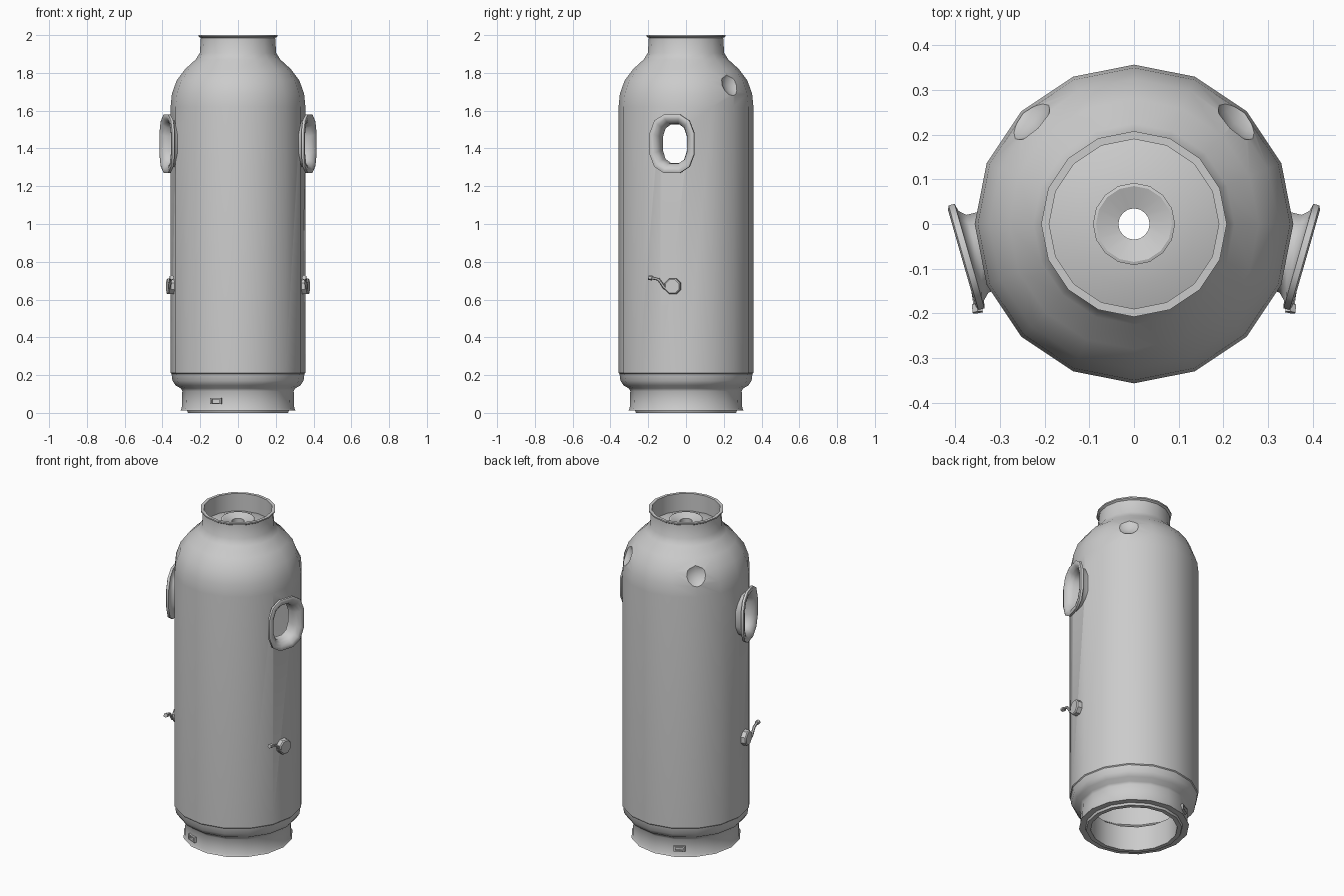
import bpy, bmesh, math
from mathutils import Vector

if "Cube" in bpy.data.objects:
    bpy.data.objects.remove(bpy.data.objects["Cube"])


def loft(name, rings, loop=False, caps=False):
    """Skin a list of equal-length point rings; loop joins last to first."""
    bm = bmesh.new()
    vs = [[bm.verts.new(p) for p in r] for r in rings]
    n = len(vs[0])
    for i in range(len(vs) if loop else len(vs) - 1):
        a, b = vs[i], vs[(i + 1) % len(vs)]
        for j in range(n):
            k = (j + 1) % n
            bm.faces.new((a[j], a[k], b[k], b[j]))
    if caps:
        bm.faces.new(vs[0][::-1])
        bm.faces.new(vs[-1])
    bmesh.ops.recalc_face_normals(bm, faces=bm.faces)
    me = bpy.data.meshes.new(name)
    bm.to_mesh(me)
    bm.free()
    ob = bpy.data.objects.new(name, me)
    bpy.context.collection.objects.link(ob)
    return ob


def circle(r, z, n=16):
    return [(r * math.cos(2 * math.pi * i / n), r * math.sin(2 * math.pi * i / n), z)
            for i in range(n)]


def finish(ob, angle=38):
    """Bake modifiers, then smooth shade with sharp edges kept."""
    dg = bpy.context.evaluated_depsgraph_get()
    ob.data = bpy.data.meshes.new_from_object(ob.evaluated_get(dg))
    ob.modifiers.clear()
    bpy.ops.object.select_all(action='DESELECT')
    ob.select_set(True)
    bpy.context.view_layer.objects.active = ob
    bpy.ops.object.shade_smooth_by_angle(angle=math.radians(angle))


def mirror(ob):
    ob.modifiers.new("mirror", 'MIRROR').use_mirror_merge = False
    return ob


# Tank shell: outside, collar, valve boss, then back down the inside
profile = [(.24, 0), (.265, 0), (.27, .013), (.305, .013), (.298, .025), (.295, .115),
           (.303, .13), (.33, .145), (.347, .17), (.352, .207), (.357, .212),
           (.357, 1.62), (.35, 1.69), (.325, 1.76), (.28, 1.82), (.225, 1.87),
           (.202, 1.905), (.197, 1.985), (.208, 1.992), (.208, 2), (.19, 2),
           (.19, 1.893), (.14, 1.91), (.092, 1.917), (.092, 1.935), (.085, 1.937), (.035, 1.92),
           (.035, 1.895), (.12, 1.88), (.20, 1.84), (.25, 1.80), (.29, 1.735),
           (.325, 1.62), (.325, .21), (.24, .15)]
tank = loft("tank_shell", [circle(r, z) for r, z in profile], loop=True)

# Tilted plane of the side ports
TILT = math.radians(-16)
N = Vector((math.cos(TILT), math.sin(TILT), 0))
U = Vector((-math.sin(TILT), math.cos(TILT), 0))
C = Vector((.38, -.075, 1.425))


def port_ring(inset, w, n=12):
    pts = []
    for i in range(n):
        t = 2 * math.pi * (i + .5) / n
        c, s = math.cos(t), math.sin(t)
        u = math.copysign(abs(c) ** .75, c) * (.125 - inset)
        v = math.copysign(abs(s) ** .75, s) * (.158 - inset)
        pts.append(C + U * u + N * w + Vector((0, 0, v)))
    return pts


# Cutters: port openings and two dents at the back of the dome
port_cutter = mirror(loft("port_cutter", [port_ring(.04, -.16), port_ring(.04, .06)], caps=True))
lift = math.radians(25)
bm = bmesh.new()
d = .335 + .072 * math.cos(lift)
bmesh.ops.create_uvsphere(bm, u_segments=16, v_segments=10, radius=.1)
bmesh.ops.translate(bm, verts=bm.verts,
                    vec=(d * math.sqrt(.5), d * math.sqrt(.5), 1.735 + .072 * math.sin(lift)))
me = bpy.data.meshes.new("dent_cutter")
bm.to_mesh(me)
bm.free()
dent_cutter = bpy.data.objects.new("dent_cutter", me)
bpy.context.collection.objects.link(dent_cutter)
mirror(dent_cutter)
for cutter in (port_cutter, dent_cutter):
    m = tank.modifiers.new("cut", 'BOOLEAN')
    m.operation, m.solver, m.object = 'DIFFERENCE', 'EXACT', cutter
finish(tank, 35)
for cutter in (port_cutter, dent_cutter):
    bpy.data.objects.remove(cutter)

# Flared port frames
section = [(.034, -.075), (.032, -.03), (.018, -.016), (0, -.012), (0, .002),
           (.01, .006), (.025, .002), (.042, -.014), (.05, -.035), (.053, -.075)]
finish(mirror(loft("port_frame", [port_ring(i, w) for i, w in section], loop=True)), 45)


# Valve knobs: disc facing outwards
def disc(center, normal, r, n=8):
    side = Vector((-normal.y, normal.x, 0))
    return [center + side * r * math.cos(2 * math.pi * (i + .5) / n)
            + Vector((0, 0, r * math.sin(2 * math.pi * (i + .5) / n))) for i in range(n)]


az = math.radians(-11)
kn = Vector((math.cos(az), math.sin(az), 0))
K = Vector((0, 0, .67))
knob = [disc(K + kn * d, kn, r) for d, r in ((.33, .045), (.376, .045), (.382, .039))]
finish(mirror(loft("valve_knob", knob, caps=True)))

# Bent levers with a thick tip
path = [(.362, -.09, .655, .008), (.362, -.115, .662, .008), (.36, -.13, .685, .008),
        (.358, -.145, .706, .008), (.355, -.165, .712, .008), (.353, -.178, .714, .008),
        (.352, -.18, .714, .013), (.35, -.198, .717, .013)]
rings = []
for i, (x, y, z, r) in enumerate(path):
    a = Vector(path[max(i - 1, 0)][:3])
    b = Vector(path[min(i + 1, len(path) - 1)][:3])
    t = (b - a).normalized()
    p = t.cross(Vector((1, 0, 0))).normalized()
    q = t.cross(p)
    rings.append([Vector((x, y, z)) + p * r * math.cos(k * math.pi / 3)
                  + q * r * math.sin(k * math.pi / 3) for k in range(6)])
finish(mirror(loft("valve_lever", rings, caps=True)))

# Small rectangular sockets on the foot ring
for deg in (-113, 118):
    a = math.radians(deg)
    n = Vector((math.cos(a), math.sin(a), 0))
    s = Vector((-n.y, n.x, 0))

    def rect(hw, hh, d):
        return [n * d + s * (hw * i) + Vector((0, 0, .062 + hh * j))
                for i, j in ((-1, -1), (1, -1), (1, 1), (-1, 1))]
    loft("foot_socket", [rect(.032, .016, .27), rect(.032, .016, .305),
                         rect(.022, .009, .305), rect(.022, .009, .293)], caps=True)
